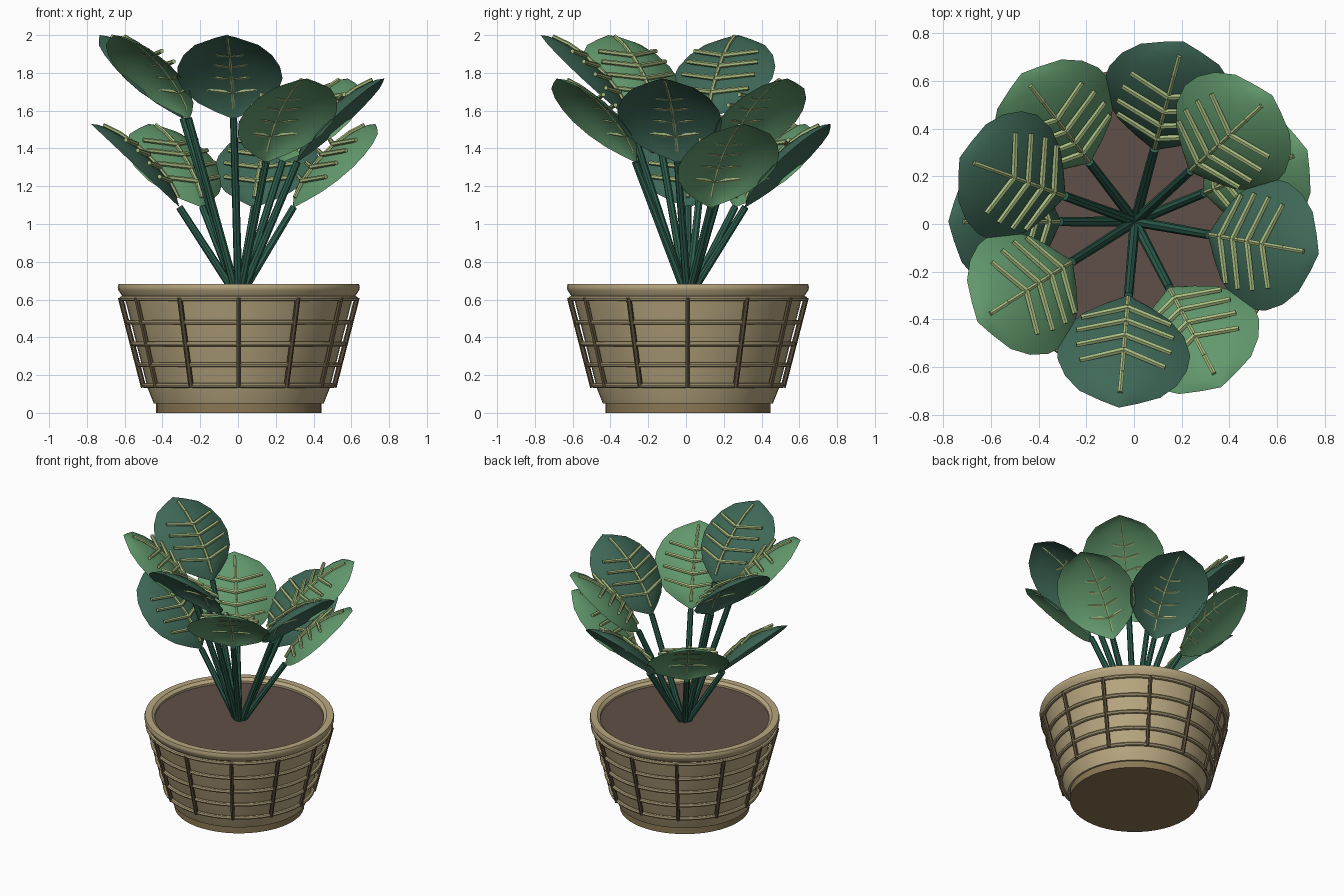
import bpy, bmesh, math
from mathutils import Vector, Matrix

old = bpy.data.objects.get("Cube")
if old:
    bpy.data.objects.remove(old, do_unlink=True)

AXIS = (0.004, 0.01, 0)  # pot axis, so that the uneven foliage is centred


def material(name, r, g, b):
    lin = [((c / 255 + 0.055) / 1.055) ** 2.4 for c in (r, g, b)]
    m = bpy.data.materials.new(name)
    m.use_nodes = True
    m.diffuse_color = (*lin, 1)
    bsdf = m.node_tree.nodes["Principled BSDF"]
    bsdf.inputs["Base Color"].default_value = (*lin, 1)
    bsdf.inputs["Roughness"].default_value = 0.8
    return m


WICKER = material("wicker tan", 184, 167, 128)
FOOT = material("foot brown", 138, 119, 84)
RIB = material("dark rib brown", 92, 78, 58)
SOIL = material("soil brown", 96, 79, 71)
STEM = material("stem green", 45, 95, 78)
DARK = material("deep leaf green", 62, 104, 87)
LIGHT = material("light leaf green", 98, 153, 109)
VEIN = material("vein pale green", 168, 188, 128)


def finish(bm, name, mat, smooth=35):
    me = bpy.data.meshes.new(name)
    bm.to_mesh(me)
    bm.free()
    me.materials.append(mat)
    ob = bpy.data.objects.new(name, me)
    ob.location = AXIS
    bpy.context.collection.objects.link(ob)
    bpy.ops.object.select_all(action='DESELECT')
    ob.select_set(True)
    bpy.context.view_layer.objects.active = ob
    bpy.ops.object.shade_smooth_by_angle(angle=math.radians(smooth))


def lathe(name, profile, mat, closed=False, segs=48):
    """Spin an (r, z) profile around z."""
    bm = bmesh.new()
    vs = [bm.verts.new((r, 0, z)) for r, z in profile]
    pairs = list(zip(vs, vs[1:])) + ([(vs[-1], vs[0])] if closed else [])
    es = [bm.edges.new(p) for p in pairs]
    bmesh.ops.spin(bm, geom=vs + es, cent=(0, 0, 0), axis=(0, 0, 1),
                   angle=math.tau, steps=segs)
    bmesh.ops.remove_doubles(bm, verts=bm.verts[:], dist=1e-4)
    bmesh.ops.recalc_face_normals(bm, faces=bm.faces[:])
    finish(bm, name, mat)


def rod(bm, a, b, r1, r2, segs=6):
    """Add a tapered stick from a to b."""
    a, b = Vector(a), Vector(b)
    d = b - a
    mx = Matrix.Translation((a + b) / 2) @ d.to_track_quat('Z', 'Y').to_matrix().to_4x4()
    bmesh.ops.create_cone(bm, cap_ends=True, segments=segs, radius1=r1, radius2=r2,
                          depth=d.length, matrix=mx)


# Basket
lathe("basket_foot", [(0, 0), (0.437, 0), (0.437, 0.055), (0, 0.055)], FOOT)
lathe("basket_body", [(0, 0.05), (0.45, 0.05), (0.482, 0.13), (0.606, 0.62),
                      (0.58, 0.62), (0.56, 0.56)], WICKER)
lathe("basket_rim", [(0.60, 0.615), (0.618, 0.62), (0.638, 0.65), (0.641, 0.665), (0.636, 0.683),
                     (0.59, 0.683), (0.57, 0.665), (0.57, 0.62)], WICKER, closed=True)
lathe("soil", [(0, 0.65), (0.575, 0.65), (0.575, 0.62), (0, 0.62)], SOIL)


def weave_radius(z):
    return 0.505 + 0.258 * (z - 0.14)


for i, z in enumerate((0.145, 0.255, 0.365, 0.48, 0.605)):
    R = weave_radius(z) - 0.006
    ring = [(R + 0.014 * math.cos(k * math.tau / 8), z + 0.013 * math.sin(k * math.tau / 8))
            for k in range(8)]
    lathe(f"hoop_{i + 1}", ring, WICKER, closed=True)

bm = bmesh.new()
for i in range(12):
    a = i * math.tau / 12
    p = [(weave_radius(z) * math.cos(a), weave_radius(z) * math.sin(a), z) for z in (0.135, 0.61)]
    rod(bm, p[0], p[1], 0.014, 0.014)
finish(bm, "upright_ribs", RIB)

# Leaves: (position along length, half width), domed towards the upper face
OUTLINE = [(0, 0.012), (0.08, 0.095), (0.18, 0.18), (0.32, 0.248), (0.48, 0.28),
           (0.62, 0.272), (0.76, 0.235), (0.88, 0.17), (0.95, 0.08), (1, 0.0)]
BASE_R, RUN, RISE = 0.315, 0.468, 0.44
LENGTH = math.hypot(RUN, RISE)


def dome(t, c=0):
    """Height over the rim plane, c = -1..1 across the blade."""
    return 0.08 * max(0, 4 * t * (1 - t)) ** 0.75 * (1 - c * c)


def leaf_frame(az, z):
    along = Vector((RUN, 0, RISE)).normalized()
    side = Vector((0, 1, 0))
    up = along.cross(side)
    mx = Matrix((along, side, up)).transposed().to_4x4()
    return Matrix.Rotation(az, 4, 'Z') @ Matrix.Translation((BASE_R, 0, z)) @ mx


def blade(name, frame, mat):
    bm = bmesh.new()
    cols = [i / 4 for i in range(-4, 5)]
    rows = [[bm.verts.new(frame @ Vector((t * LENGTH, w * c, dome(t, c)))) for c in cols]
            for t, w in OUTLINE]
    for r0, r1 in zip(rows, rows[1:]):
        for k in range(len(cols) - 1):
            bm.faces.new((r0[k], r1[k], r1[k + 1], r0[k + 1]))
    bmesh.ops.remove_doubles(bm, verts=bm.verts[:], dist=1e-4)
    finish(bm, name, mat, 60)


def veins(name, frame):
    bm = bmesh.new()
    # Midrib follows the dome
    steps = (0.06, 0.2, 0.4, 0.6, 0.78, 0.92)
    pts = [frame @ Vector((t * LENGTH, 0, dome(t) + 0.008)) for t in steps]
    for a, b in zip(pts, pts[1:]):
        rod(bm, a, b, 0.011, 0.011)
    # Side veins sweep forward
    for t, reach in ((0.20, 0.19), (0.34, 0.205), (0.48, 0.2), (0.61, 0.18)):
        for s in (-1, 1):
            rod(bm, frame @ Vector((t * LENGTH, 0, dome(t) + 0.012)),
                frame @ Vector(((t + 0.09) * LENGTH, s * reach, dome(t) - 0.012)),
                0.014, 0.012)
    finish(bm, name, VEIN)


# Ten stems spiralling by the golden angle on three heights
for i in range(10):
    az = math.pi - math.radians(137.5) * i
    z = (1.09, 1.33, 1.56)[i % 3]
    frame = leaf_frame(az, z)
    rot = Matrix.Rotation(az, 4, 'Z')
    bm = bmesh.new()
    rod(bm, rot @ Vector((0.01, 0, 0.62)), rot @ Vector((BASE_R, 0, z)), 0.022, 0.019, 8)
    finish(bm, f"stem_{i + 1}", STEM)
    blade(f"leaf_{i + 1}", frame, LIGHT if i % 2 else DARK)
    veins(f"leaf_veins_{i + 1}", frame)
